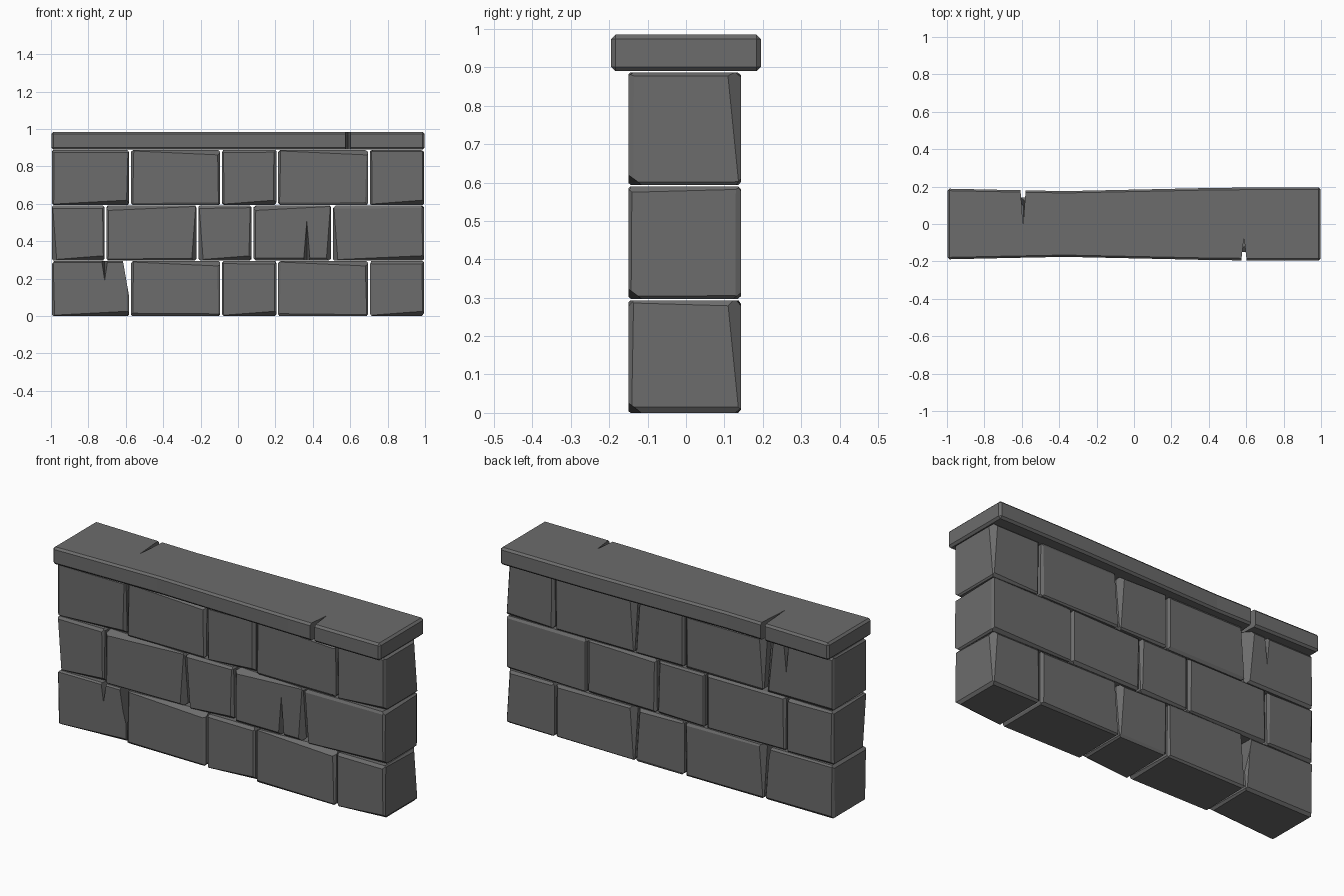
import bpy, bmesh, random
from mathutils import Vector

if "Cube" in bpy.data.objects:
    bpy.data.objects.remove(bpy.data.objects["Cube"])

random.seed(4)
stone = bpy.data.materials.new("grey stone")
stone.diffuse_color = (0.15, 0.15, 0.15, 1)
stone.use_nodes = True
stone.node_tree.nodes["Principled BSDF"].inputs["Base Color"].default_value = stone.diffuse_color


def finish(bm, name):
    bmesh.ops.recalc_face_normals(bm, faces=bm.faces)
    me = bpy.data.meshes.new(name)
    bm.to_mesh(me)
    bm.free()
    ob = bpy.data.objects.new(name, me)
    me.materials.append(stone)
    bpy.context.collection.objects.link(ob)
    return ob


def chip(bm, lo, hi, k, si, sj, a, b, c):
    """Slice one edge (along axis k) with a slightly tilted plane."""
    i, j = {0: (1, 2), 1: (0, 2), 2: (1, 0)}[k]

    def pt(t, di, dj):
        p = Vector((0, 0, 0))
        p[k] = lo[k] + (hi[k] - lo[k]) * t
        p[i] = (hi[i] if si > 0 else lo[i]) - si * di
        p[j] = (hi[j] if sj > 0 else lo[j]) - sj * dj
        return p
    p1, p2, p3 = pt(0, 0, a), pt(1, 0, b), pt(0.5, c, 0)
    n = (p2 - p1).cross(p3 - p1).normalized()
    if n.dot(pt(0.5, 0, 0) - p1) < 0:
        n = -n
    r = bmesh.ops.bisect_plane(bm, geom=bm.verts[:] + bm.edges[:] + bm.faces[:],
                               plane_co=p1, plane_no=n, clear_outer=True)
    cut = [e for e in r["geom_cut"] if isinstance(e, bmesh.types.BMEdge)]
    if cut:
        bmesh.ops.edgeloop_fill(bm, edges=cut)


def block(name, lo, hi, tapered, special):
    """Stone with all twelve edges chipped; tapered edges get a long sliver."""
    bm = bmesh.new()
    bmesh.ops.create_cube(bm, size=1)
    for v in bm.verts:
        v.co = Vector([(lo[q] + hi[q]) / 2 + v.co[q] * (hi[q] - lo[q]) for q in range(3)])
    for k in range(3):
        for si in (-1, 1):
            for sj in (-1, 1):
                a, b = random.uniform(.006, .016), random.uniform(.006, .016)
                c = random.uniform(.007, .014)
                if (k, si, sj) in tapered:
                    a, b, c = (.004, .026, .02) if tapered[k, si, sj] > 0 else (.026, .004, .02)
                chip(bm, lo, hi, k, si, sj, a, b, c)
    if special:
        chip(bm, lo, hi, *special)
    return finish(bm, name)


def crack(ob, pts):
    """Cut the convex hull of a few points out of a stone."""
    bm = bmesh.new()
    bmesh.ops.convex_hull(bm, input=[bm.verts.new(p) for p in pts])
    cutter = finish(bm, "crack_cutter")
    cutter.hide_render = True
    m = ob.modifiers.new("crack", "BOOLEAN")
    m.operation, m.solver, m.object = "DIFFERENCE", "EXACT", cutter
    bpy.context.view_layer.objects.active = ob
    bpy.ops.object.modifier_apply(modifier=m.name)
    bpy.data.objects.remove(cutter)


def face_crack(ob, x, side, z_tip, z_open):
    """Spike-shaped crack in a wall face, widest at z_open."""
    y = side * .16
    crack(ob, [(x, side * .15, z_tip), (x - .02, y, z_open), (x + .02, y, z_open),
               (x, side * .07, z_open)])


# courses of blocks, joints through the full depth
outer = [-.995, -.577, -.09, .21, .70, .995]
inner = [-.995, -.708, -.217, .078, .503, .995]
# broken joints: slanted gap in the lowest course, open back joint in the top one
broken = {(0, 0): (1, 1, 1, .19, .19, .033), (2, 0): (2, 1, 1, .02, .05, .04)}
blocks = {}
for row, xs in enumerate((outer, inner, outer)):
    z0 = row * .297
    for n in range(5):
        lo = Vector((xs[n] + (.005 if n else 0), -.15, z0))
        hi = Vector((xs[n + 1] - (.005 if n < 4 else 0), .143, z0 + .293))
        lean = 1 if n % 2 == 0 else -1
        if row == 1:    # middle course: tops fall to the left, ends lean
            tapered = {(0, -1, 1 if n % 2 else -1): -lean * (-1 if n % 2 else 1) or 1,
                       (2, -1, -lean): -1}
            tapered[0, -1, 1 if n % 2 else -1] = -1 if n % 2 else 1
        else:           # outer courses: tops fall to the right, bases lift at the right
            tapered = {(0, -1, 1 if n % 2 else -1): 1, (2, 1, lean): 1}
        blocks[row, n] = block(f"wall_block_{row + 1}_{n + 1}", lo, hi, tapered,
                               broken.get((row, n)))

# wedge cracks in single blocks
face_crack(blocks[0, 0], -.713, -1, .19, .31)
face_crack(blocks[1, 3], .368, -1, .51, .29)
face_crack(blocks[2, 0], -.71, 1, .72, .90)

# coping slab, slightly waisted along its length
bm = bmesh.new()
bmesh.ops.create_cube(bm, size=1)
for v in bm.verts:
    v.co = Vector((v.co.x * 1.996, v.co.y * .39, .9375 + v.co.z * .095))
bmesh.ops.bevel(bm, geom=bm.edges[:], offset=.011, segments=1, affect="EDGES", profile=.5)
for k in range(-3, 4):
    bmesh.ops.bisect_plane(bm, geom=bm.verts[:] + bm.edges[:] + bm.faces[:],
                           plane_co=(k * .27 - .1, 0, 0), plane_no=(1, 0, 0))
for v in bm.verts:
    waist = max(0, 1 - abs(v.co.x + .38) / .9)
    v.co.y *= 1 - .1 * waist
cap = finish(bm, "coping_slab")


def slab_crack(x, side, y_tip, z_low):
    """Wedge crack running down the edge of the coping."""
    crack(cap, [(px, py, z) for z in (z_low, 1.0) for px, py in
                ((x - .016, side * .21), (x + .016, side * .21), (x, y_tip))])


slab_crack(.588, -1, -.07, .87)
slab_crack(-.593, 1, -.01, .87)
